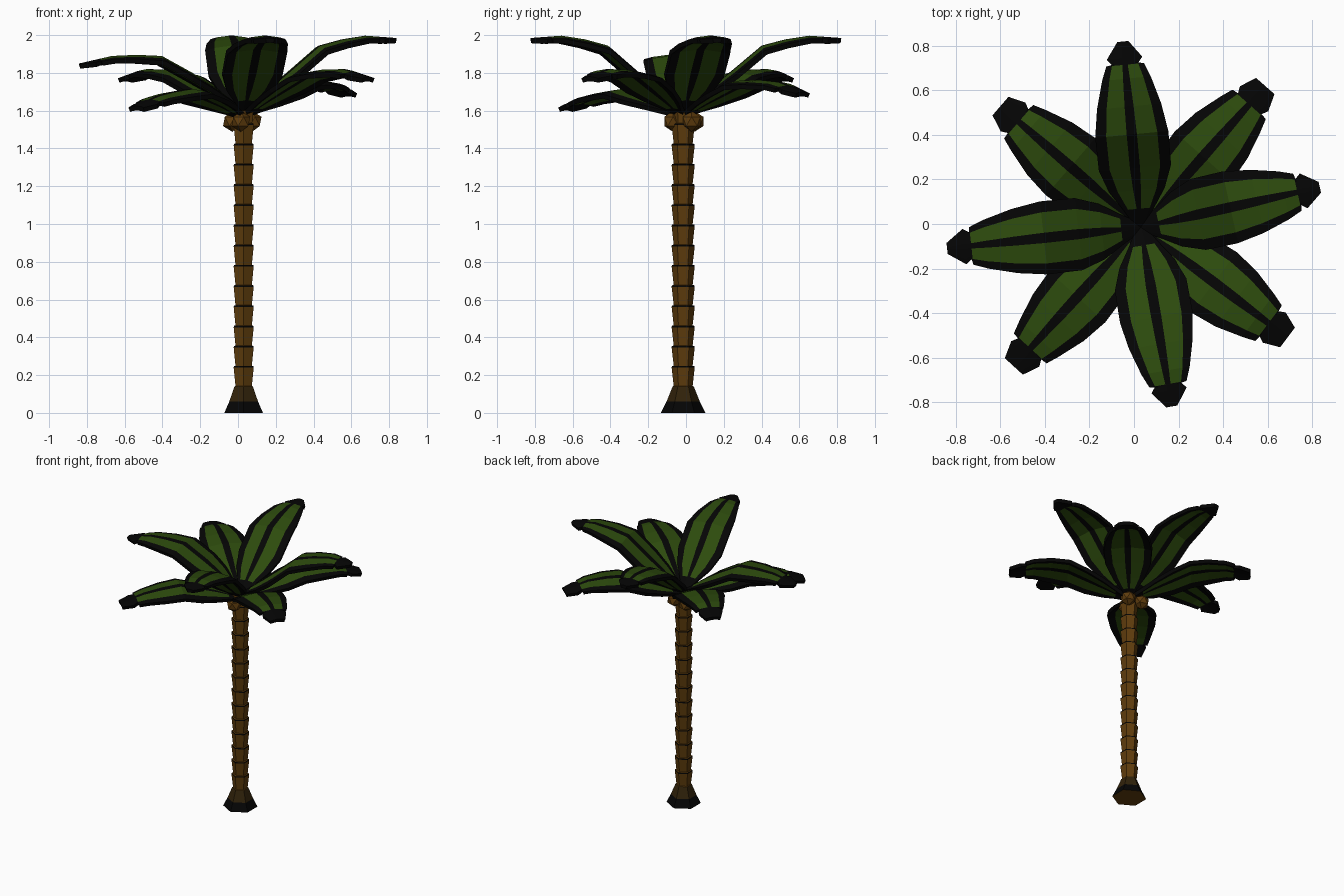
import bpy, bmesh, math
from mathutils import Vector

if "Cube" in bpy.data.objects:
    bpy.data.objects.remove(bpy.data.objects["Cube"])

CX, CY = 0.03, -0.015   # trunk axis


def mat(name, rgb):
    m = bpy.data.materials.new(name)
    m.diffuse_color = (*rgb, 1)
    m.use_nodes = True
    m.node_tree.nodes["Principled BSDF"].inputs["Base Color"].default_value = m.diffuse_color
    return m


GREEN = mat("leaf_green", (0.026, 0.07, 0.004))
BLACK = mat("outline_black", (0.0014, 0.0014, 0.0014))
BROWN = mat("bark_brown", (0.115, 0.046, 0.004))
DARK = mat("bark_dark", (0.03, 0.016, 0.003))


def finish(bm, name, mats):
    me = bpy.data.meshes.new(name)
    bm.to_mesh(me)
    bm.free()
    for m in mats:
        me.materials.append(m)
    ob = bpy.data.objects.new(name, me)
    bpy.context.collection.objects.link(ob)
    return ob


# Trunk: six-sided profile, each segment flaring up to a thin dark rim
profile = [(0, 0.118, 1), (0.06, 0.088, 2), (0.14, 0.056, 0)]  # z, radius, colour above
N, Z0, STEP = 13, 0.14, 0.107
for i in range(N):
    z = Z0 + i * STEP
    profile += [(z + 0.002, 0.050, 0), (z + STEP - 0.008, 0.061, 1), (z + STEP, 0.060, 0)]
profile += [(1.535, 0.052, 0), (1.60, 0.06, 0)]

bm = bmesh.new()
rings = []
for z, r, c in profile:
    rings.append([bm.verts.new((CX + r * math.cos(math.radians(90 + 60 * k)),
                                CY + r * math.sin(math.radians(90 + 60 * k)), z)) for k in range(6)])
for a, b, p in zip(rings, rings[1:], profile):
    for k in range(6):
        f = bm.faces.new((a[k], a[(k + 1) % 6], b[(k + 1) % 6], b[k]))
        f.material_index = p[2]
bm.faces.new(rings[0][::-1])
bm.faces.new(rings[-1])
finish(bm, "trunk", [BROWN, BLACK, DARK])

# Coconuts under the crown
for i, (x, y) in enumerate([(0.075, 0.03), (-0.03, 0.045), (0.015, -0.068)]):
    bm = bmesh.new()
    bmesh.ops.create_icosphere(bm, subdivisions=1, radius=0.055)
    bmesh.ops.translate(bm, verts=bm.verts, vec=(x, y, 1.543))
    finish(bm, f"coconut_{i + 1}", [BROWN])

# Leaf outline: (fraction of length, half width), notched before the tip
LARGE = [(0, 0.02), (0.1, 0.07), (0.2, 0.125), (0.32, 0.163), (0.5, 0.165), (0.65, 0.145),
         (0.8, 0.11), (0.875, 0.085), (0.88, 0.06), (0.91, 0.08), (1, 0.025)]
SMALL = [(0, 0.02), (0.1, 0.06), (0.2, 0.11), (0.35, 0.158), (0.5, 0.17), (0.65, 0.155),
         (0.8, 0.12), (0.87, 0.1), (0.875, 0.07), (0.91, 0.085), (1, 0.055)]
COLS = [-1, -0.7, -0.14, 0.14, 0.7, 1]


def height(zs, t):
    """Piecewise linear arch through five evenly spaced heights."""
    i = min(int(t * 4), 3)
    return zs[i] + (zs[i + 1] - zs[i]) * (t * 4 - i)


def leaf(name, tip, zs, outline):
    d = Vector((tip[0] - CX, tip[1] - CY, 0))
    side = Vector((-d.y, d.x, 0)).normalized()
    bm = bmesh.new()
    rows = []
    for t, w in outline:
        mid = Vector((CX, CY, height(zs, t))) + d * t
        rows.append([bm.verts.new(mid + side * (w * u) - Vector((0, 0, 0.16 * w * u * u)))
                     for u in COLS])
    for i in range(len(rows) - 1):
        for j in range(5):
            f = bm.faces.new((rows[i][j], rows[i + 1][j], rows[i + 1][j + 1], rows[i][j + 1]))
            # green panels either side of the black midrib
            f.material_index = 0 if j in (1, 3) and 0 < i < 7 else 1
    bmesh.ops.recalc_face_normals(bm, faces=bm.faces)
    if sum(f.normal.z for f in bm.faces) < 0:
        bmesh.ops.reverse_faces(bm, faces=bm.faces)
    ob = finish(bm, name, [GREEN, BLACK])
    thick = ob.modifiers.new("thickness", 'SOLIDIFY')
    thick.thickness = 0.025
    thick.offset = -1


# Four long upper leaves
HIGH = [1.61, 1.77, 1.945, 2.0, 1.985]
leaf("upper_leaf_right", (0.835, 0.165), HIGH, LARGE)
leaf("upper_leaf_back", (-0.05, 0.82), HIGH, LARGE)
leaf("upper_leaf_front", (0.17, -0.82), HIGH, LARGE)
leaf("upper_leaf_left", (-0.84, -0.11), [1.61, 1.77, 1.89, 1.90, 1.85], LARGE)

# Four drooping lower leaves
leaf("lower_leaf_back_right", (0.59, 0.62), [1.59, 1.68, 1.76, 1.765, 1.70], SMALL)
leaf("lower_leaf_front_right", (0.69, -0.51), [1.59, 1.70, 1.80, 1.83, 1.78], SMALL)
leaf("lower_leaf_back_left", (-0.60, 0.53), [1.59, 1.70, 1.80, 1.83, 1.78], SMALL)
leaf("lower_leaf_front_left", (-0.54, -0.64), [1.58, 1.66, 1.715, 1.69, 1.625], SMALL)
